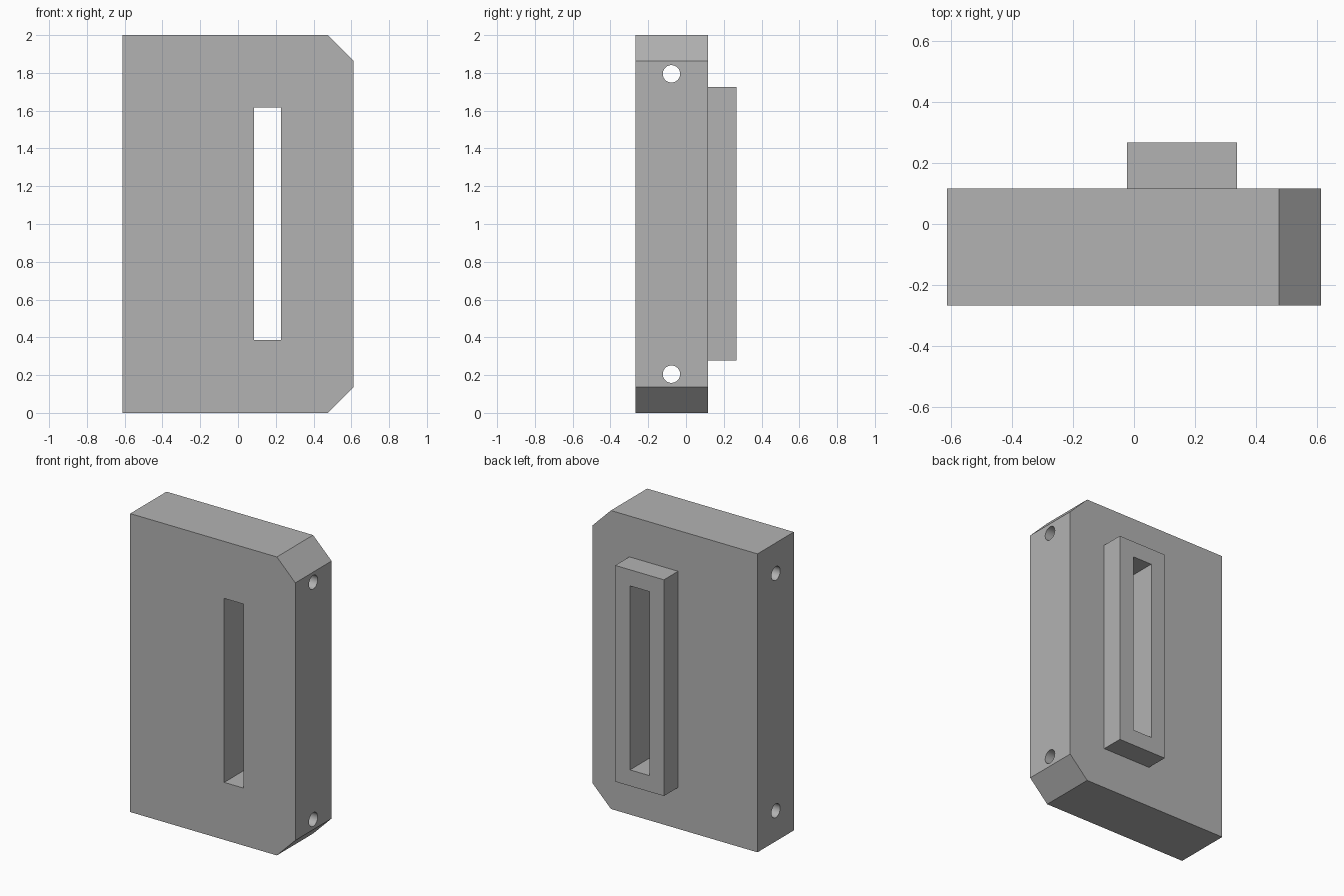
import bpy, bmesh
from math import pi
from mathutils import Matrix

cube = bpy.data.objects.get("Cube")
if cube:
    bpy.data.objects.remove(cube, do_unlink=True)

# Single flat grey
grey = bpy.data.materials.new("grey")
grey.use_nodes = True
color = (0.45, 0.45, 0.45, 1)
grey.diffuse_color = color
grey.node_tree.nodes["Principled BSDF"].inputs["Base Color"].default_value = color


def make_object(name, bm):
    bmesh.ops.recalc_face_normals(bm, faces=bm.faces)
    mesh = bpy.data.meshes.new(name)
    bm.to_mesh(mesh)
    bm.free()
    mesh.materials.append(grey)
    obj = bpy.data.objects.new(name, mesh)
    bpy.context.collection.objects.link(obj)
    return obj


def prism(name, profile, y0, y1):
    """Extrude an (x, z) outline from y0 to y1."""
    bm = bmesh.new()
    face = bm.faces.new([bm.verts.new((x, y0, z)) for x, z in profile])
    side = bmesh.ops.extrude_face_region(bm, geom=[face])["geom"]
    verts = [v for v in side if isinstance(v, bmesh.types.BMVert)]
    bmesh.ops.translate(bm, verts=verts, vec=(0, y1 - y0, 0))
    return make_object(name, bm)


def rectangle(x0, x1, z0, z1):
    return [(x0, z0), (x1, z0), (x1, z1), (x0, z1)]


def combine(target, tool, operation):
    """Apply a boolean and discard the tool."""
    mod = target.modifiers.new(operation.title(), 'BOOLEAN')
    mod.operation, mod.solver, mod.object = operation, 'EXACT', tool
    bpy.context.view_layer.objects.active = target
    bpy.ops.object.modifier_apply(modifier=mod.name)
    bpy.data.objects.remove(tool, do_unlink=True)


WIDTH, DEPTH, HEIGHT = 0.612, 0.267, 2.0   # half width, half depth, height
CHAMFER = 0.137

# Main block with two chamfered corners on its left side
block = prism("slotted_block", [
    (-WIDTH, 0), (WIDTH - CHAMFER, 0), (WIDTH, CHAMFER),
    (WIDTH, HEIGHT - CHAMFER), (WIDTH - CHAMFER, HEIGHT), (-WIDTH, HEIGHT),
], -DEPTH, 0.117)

# Raised collar on the back
collar = prism("back_collar", rectangle(-0.023, 0.338, 0.277, 1.726), 0, DEPTH)
combine(block, collar, 'UNION')

# Slot through block and collar
slot = prism("slot_cutter", rectangle(0.085, 0.228, 0.385, 1.618), -0.5, 0.5)
combine(block, slot, 'DIFFERENCE')

# Two bolt holes running across the full width
for z in (0.205, HEIGHT - 0.205):
    bm = bmesh.new()
    bmesh.ops.create_cone(bm, cap_ends=True, segments=48, radius1=0.046,
                          radius2=0.046, depth=2,
                          matrix=Matrix.Translation((0, -0.077, z)) @ Matrix.Rotation(pi / 2, 4, 'Y'))
    combine(block, make_object("bolt_hole_cutter", bm), 'DIFFERENCE')

# Smooth hole walls, crisp edges elsewhere
bpy.ops.object.select_all(action='DESELECT')
block.select_set(True)
bpy.context.view_layer.objects.active = block
bpy.ops.object.shade_smooth_by_angle(angle=pi / 6)
